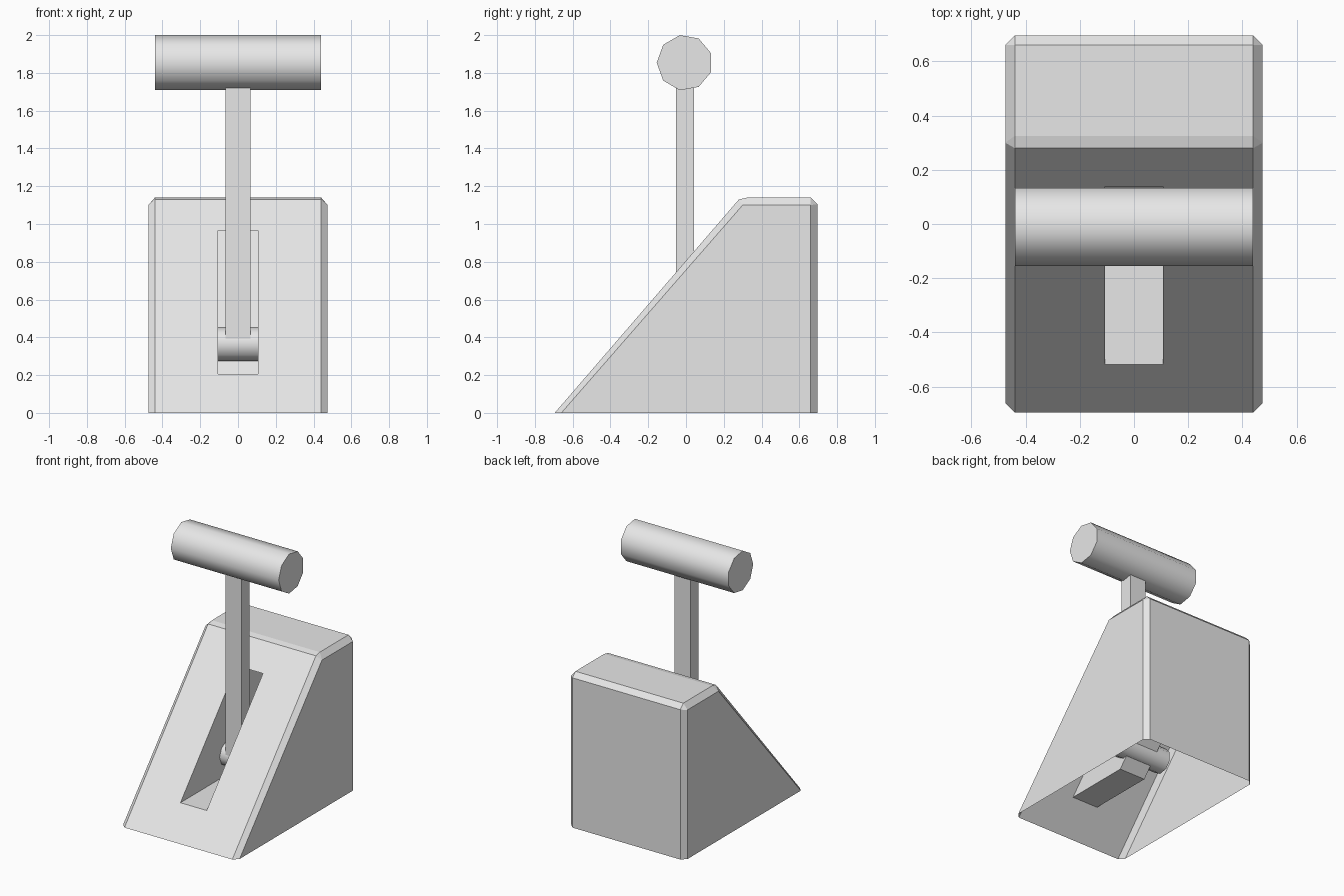
import bpy, bmesh, math
from mathutils import Vector, Matrix

cube = bpy.data.objects.get("Cube")
if cube:
    bpy.data.objects.remove(cube, do_unlink=True)

grey = bpy.data.materials.new("light_grey")
grey.use_nodes = True
grey.diffuse_color = (0.8, 0.8, 0.8, 1)
grey.node_tree.nodes["Principled BSDF"].inputs["Base Color"].default_value = (0.8, 0.8, 0.8, 1)


def finish(name, bm):
    mesh = bpy.data.meshes.new(name)
    bm.to_mesh(mesh)
    bm.free()
    mesh.materials.append(grey)
    obj = bpy.data.objects.new(name, mesh)
    bpy.context.collection.objects.link(obj)
    return obj


def rod(name, radius, half_length, y, z):
    """Nine-sided rod along x, smooth around and flat on the ends."""
    bm = bmesh.new()
    bmesh.ops.create_cone(bm, cap_ends=True, segments=9, radius1=radius,
                          radius2=radius, depth=2 * half_length)
    # Lay the rod along x with one corner pointing forward
    turn = Matrix.Rotation(math.pi / 2, 4, 'Y')
    bmesh.ops.transform(bm, matrix=turn, verts=bm.verts)
    corner = max(bm.verts, key=lambda v: v.co.z).co
    angle = math.atan2(corner.z, corner.y)
    bmesh.ops.rotate(bm, verts=bm.verts, matrix=Matrix.Rotation(math.pi - angle, 3, 'X'))
    bmesh.ops.translate(bm, verts=bm.verts, vec=(0, y, z))
    for f in bm.faces:
        f.smooth = len(f.verts) == 4
    for e in bm.edges:
        e.smooth = all(f.smooth for f in e.link_faces)
    return finish(name, bm)


# Housing: hollow wedge, open underneath, with chamfered sides
rim = [(-.695, 0), (.28, 1.13), (.325, 1.14), (.66, 1.14), (.695, 1.105), (.695, 0)]
side = [(-.66, 0), (.30, 1.10), (.66, 1.10), (.66, 0)]
rim_to_side = [0, 1, 1, 2, 2, 3]
bm = bmesh.new()
rims = {}
for s in (-1, 1):
    rims[s] = [bm.verts.new((s * .44, y, z)) for y, z in rim]
    inner = [bm.verts.new((s * .475, y, z)) for y, z in side]
    bm.faces.new(inner)
    for i in range(len(rim) - 1):
        a, b = inner[rim_to_side[i]], inner[rim_to_side[i + 1]]
        corners = [rims[s][i], rims[s][i + 1], b] + ([a] if a != b else [])
        bm.faces.new(corners)
strips = [bm.faces.new((rims[-1][i], rims[1][i], rims[1][i + 1], rims[-1][i + 1]))
          for i in range(len(rim) - 1)]
bmesh.ops.recalc_face_normals(bm, faces=bm.faces)

# Slot: cut into the sloping front and pushed straight back
slope = strips[0]
for push in (0, .5):
    bmesh.ops.inset_individual(bm, faces=[slope], thickness=.02)
    mid = slope.calc_center_median()
    for v in slope.verts:
        low = v.co.z < mid.z
        v.co = Vector((math.copysign(.107, v.co.x),
                       (-.518 if low else .138) + push,
                       .205 if low else .965))
finish("housing", bm)

# Lever bar
bm = bmesh.new()
bmesh.ops.create_cube(bm, size=1)
bmesh.ops.scale(bm, verts=bm.verts, vec=(.132, .094, 1.37))
bmesh.ops.translate(bm, verts=bm.verts, vec=(0, -.005, 1.045))
finish("lever_bar", bm)

# Grip and pivot
rod("grip", .148, .44, -.007, 1.854)
rod("pivot", .0915, .22, .03, .365)
